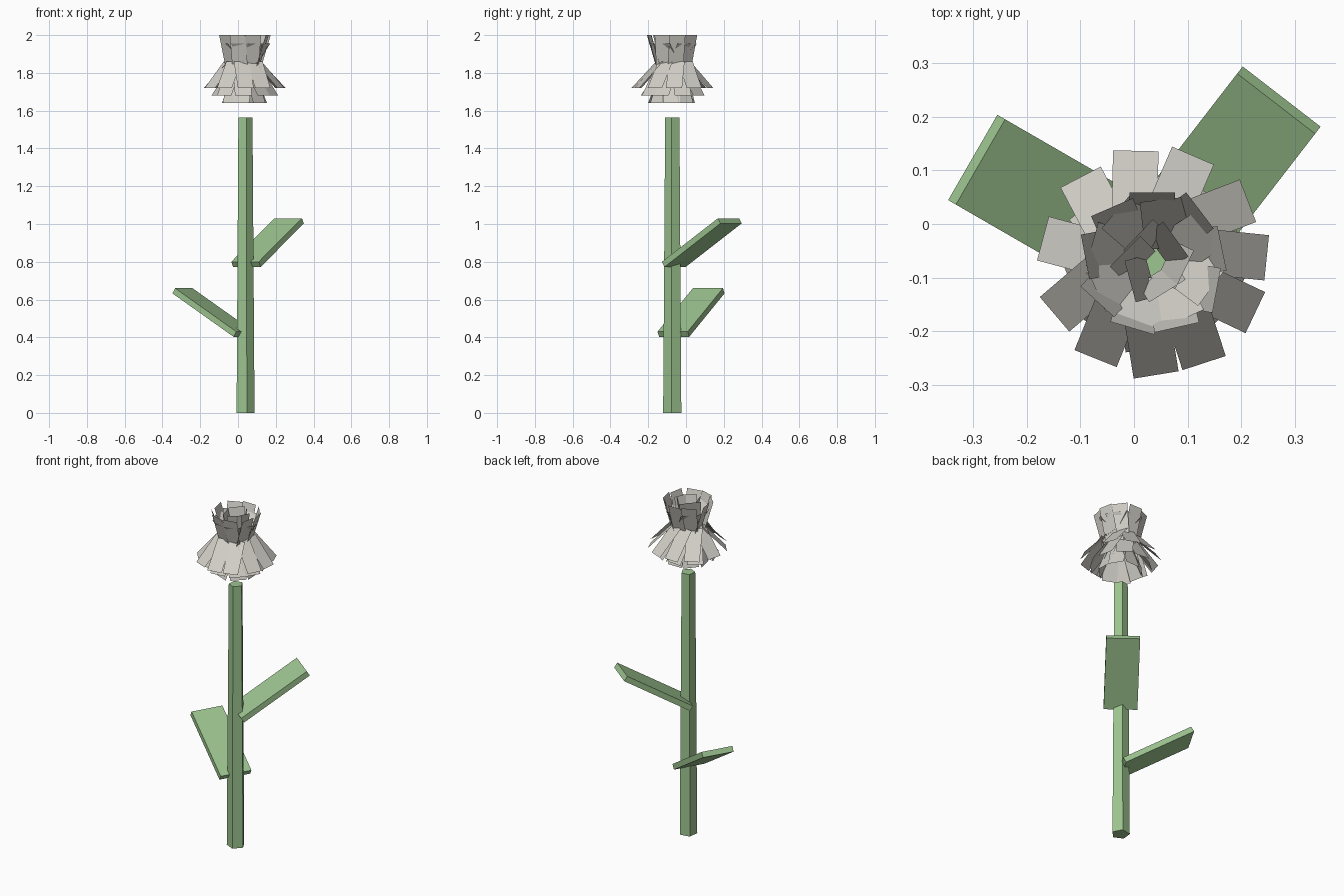
import bpy, bmesh, math, random
from mathutils import Matrix, Vector

random.seed(4)
old = bpy.data.objects.get("Cube")
if old:
    bpy.data.objects.remove(old, do_unlink=True)

CENTRE = Vector((0.037, -0.071, 0))


def material(name, rgb):
    m = bpy.data.materials.new(name)
    m.use_nodes = True
    m.diffuse_color = (*rgb, 1)
    m.node_tree.nodes["Principled BSDF"].inputs["Base Color"].default_value = (*rgb, 1)
    return m


green = material("stem green", (0.34, 0.56, 0.28))
white = material("petal white", (0.64, 0.62, 0.57))


def finish(name, bm, mat):
    mesh = bpy.data.meshes.new(name)
    bm.to_mesh(mesh)
    bm.free()
    mesh.materials.append(mat)
    ob = bpy.data.objects.new(name, mesh)
    bpy.context.collection.objects.link(ob)
    return ob


# Five-sided tapering stem
bm = bmesh.new()
height = 1.565
turn = Matrix.Rotation(math.radians(-79), 4, "Z")
bmesh.ops.create_cone(bm, cap_ends=True, segments=5, radius1=0.051, radius2=0.04, depth=height)
# align one corner with the local x axis before turning it to the front
corner = min(bm.verts, key=lambda v: v.co.z - v.co.y)
align = Matrix.Rotation(-math.atan2(corner.co.y, corner.co.x), 4, "Z")
bm.transform(Matrix.Translation(CENTRE + Vector((0, 0, height / 2))) @ turn @ align)
finish("stem", bm, green)


# Slab leaves growing up and out from the stem axis
def leaf(name, heading, z, slope=31.6, length=0.439, width=0.184, thick=0.032):
    bm = bmesh.new()
    bmesh.ops.create_cube(bm, size=1)
    bm.transform(Matrix.Translation(CENTRE + Vector((0, 0, z)))
                 @ Matrix.Rotation(math.radians(heading), 4, "Z")
                 @ Matrix.Rotation(math.radians(-slope), 4, "Y")
                 @ Matrix.Translation((length / 2, 0, -thick / 2))
                 @ Matrix.Diagonal((length, width, thick, 1)))
    finish(name, bm, green)


leaf("upper_leaf", 52.3, 0.80)
leaf("lower_leaf", 150, 0.43)


# Rings of flat petals, each swung a little about its own upright axis
def petal_ring(name, count, inner, outer, width, start=0, swing=22):
    bm = bmesh.new()
    for i in range(count):
        (r0, z0), (r1, z1) = inner, outer
        mid = Vector(((r0 + r1) / 2, 0, 0))
        corners = [(r0, -width / 2, z0), (r1, -width / 2, z1),
                   (r1, width / 2, z1), (r0, width / 2, z0)]
        place = (Matrix.Translation(CENTRE)
                 @ Matrix.Rotation(start + math.tau * i / count, 4, "Z")
                 @ Matrix.Translation(mid)
                 @ Matrix.Rotation(math.radians(random.uniform(-swing, swing)), 4, "Z")
                 @ Matrix.Translation(-mid))
        face = bm.faces.new([bm.verts.new(place @ Vector(c)) for c in corners])
        face.normal_update()
        # petals face up where they droop and outward where they stand
        if (face.normal.z < 0) == (z1 < z0):
            face.normal_flip()
    finish(name, bm, white)


petal_ring("skirt_petals", 11, (0.08, 1.86), (0.212, 1.72), 0.085, 0.1)
petal_ring("under_petals", 9, (0.06, 1.83), (0.165, 1.68), 0.09, 0.4)
petal_ring("base_petals", 8, (0.05, 1.80), (0.115, 1.64), 0.09, 0.7)
petal_ring("crown_petals", 9, (0.07, 1.80), (0.130, 2.00), 0.085, 0.2)
petal_ring("inner_petals", 8, (0.03, 1.84), (0.120, 1.955), 0.085, 0.5, 30)
petal_ring("heart_petals", 6, (0.02, 1.82), (0.060, 2.00), 0.080, 0.9, 40)
